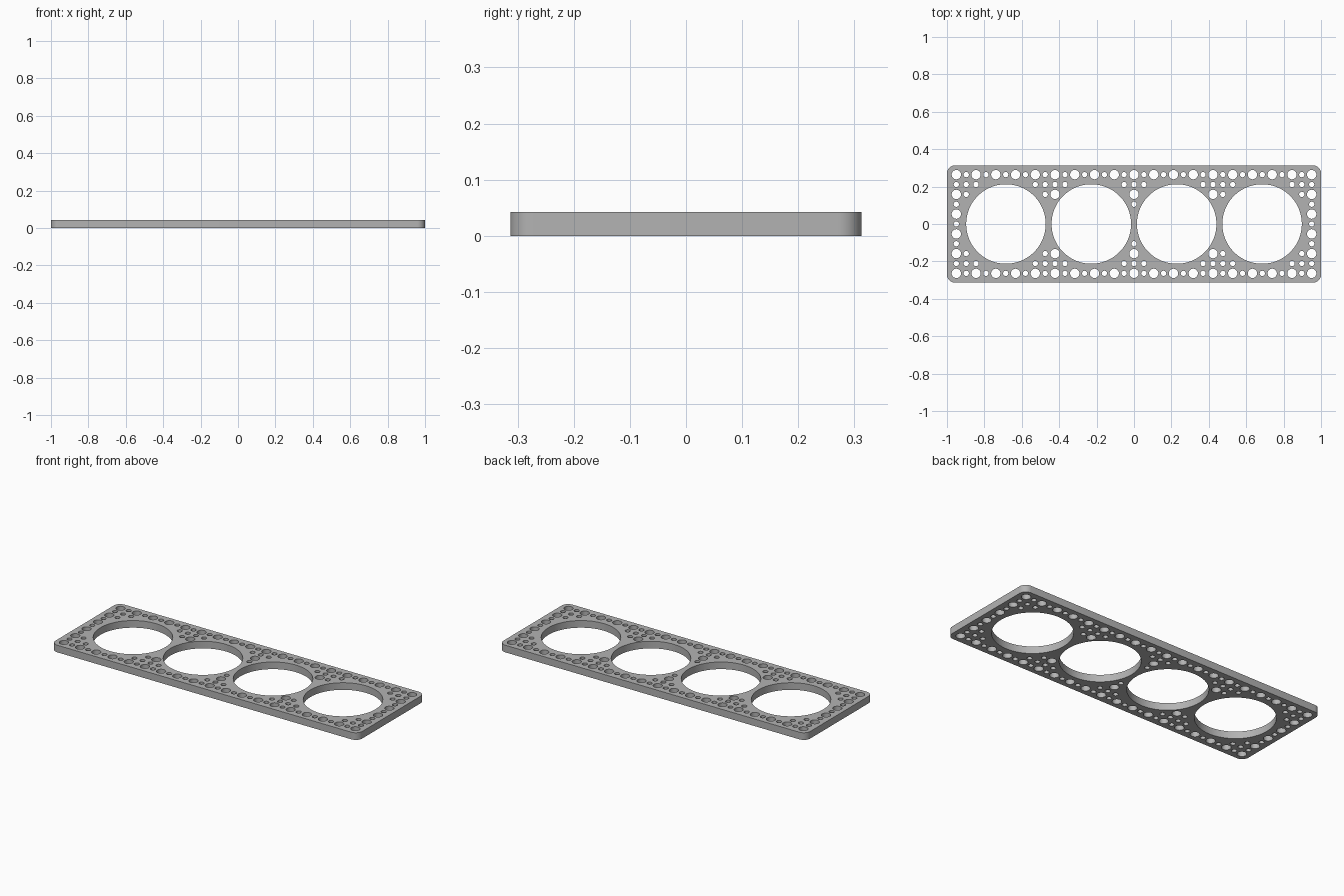
import bpy
import math

cube = bpy.data.objects.get("Cube")
if cube:
    bpy.data.objects.remove(cube, do_unlink=True)

LENGTH, WIDTH, THICKNESS = 2.0, 0.626, 0.042
CORNER = 0.042
BAY_RADIUS, BAY_PITCH = 0.2125, 0.4565
PITCH = 1.9 / 36
LARGE, SMALL = 0.025, 0.0142
CLEARANCE = 0.248

grey = bpy.data.materials.new("light_grey")
grey.use_nodes = True
COLOUR = (0.45, 0.45, 0.45, 1)
grey.diffuse_color = COLOUR
grey.node_tree.nodes["Principled BSDF"].inputs["Base Color"].default_value = COLOUR

outline = bpy.data.curves.new("plate_outline", "CURVE")
outline.dimensions = "2D"
outline.fill_mode = "BOTH"
outline.extrude = THICKNESS / 2


def arc(cx, cy, radius, start, sweep, count):
    return [(cx + radius * math.cos(start + sweep * i / count),
             cy + radius * math.sin(start + sweep * i / count))
            for i in range(count)]


def add_loop(points):
    spline = outline.splines.new("POLY")
    spline.points.add(len(points) - 1)
    for point, (x, y) in zip(spline.points, points):
        point.co = (x, y, 0, 1)
    spline.use_cyclic_u = True


def add_hole(x, y, radius, sides):
    add_loop(arc(x, y, radius, 0, math.tau, sides))


# Rounded rectangular rim
rim = []
for quarter, (sx, sy) in enumerate([(1, 1), (-1, 1), (-1, -1), (1, -1)]):
    start = quarter * math.pi / 2
    cx, cy = sx * (LENGTH / 2 - CORNER), sy * (WIDTH / 2 - CORNER)
    rim += arc(cx, cy, CORNER, start, math.pi / 2, 12)
    rim.append((cx + CORNER * math.cos(start + math.pi / 2),
                cy + CORNER * math.sin(start + math.pi / 2)))
add_loop(rim)

# Four large round openings
bays = [(i - 1.5) * BAY_PITCH for i in range(4)]
for x in bays:
    add_hole(x, 0, BAY_RADIUS, 96)

# Grid of alternating holes, kept only where it clears the openings
for i in range(-18, 19):
    for j in range(-5, 6):
        x, y = i * PITCH, j * PITCH
        if min(math.hypot(x - bay, y) for bay in bays) < CLEARANCE:
            continue
        large = i % 2 == 0 and j % 2 == 1
        add_hole(x, y, LARGE if large else SMALL, 32 if large else 24)

# Perforated plate
plate = bpy.data.objects.new("perforated_plate", outline)
bpy.context.collection.objects.link(plate)
plate.location.z = THICKNESS / 2
bpy.ops.object.select_all(action="DESELECT")
plate.select_set(True)
bpy.context.view_layer.objects.active = plate
bpy.ops.object.convert(target="MESH")
plate = bpy.context.object
plate.name = "perforated_plate"
plate.data.materials.clear()
plate.data.materials.append(grey)

# Weld caps to walls and keep the rims crisp
bpy.ops.object.mode_set(mode="EDIT")
bpy.ops.mesh.select_all(action="SELECT")
bpy.ops.mesh.remove_doubles(threshold=0.0001)
bpy.ops.mesh.normals_make_consistent(inside=False)
bpy.ops.object.mode_set(mode="OBJECT")
bpy.ops.object.shade_smooth_by_angle(angle=math.radians(30))
